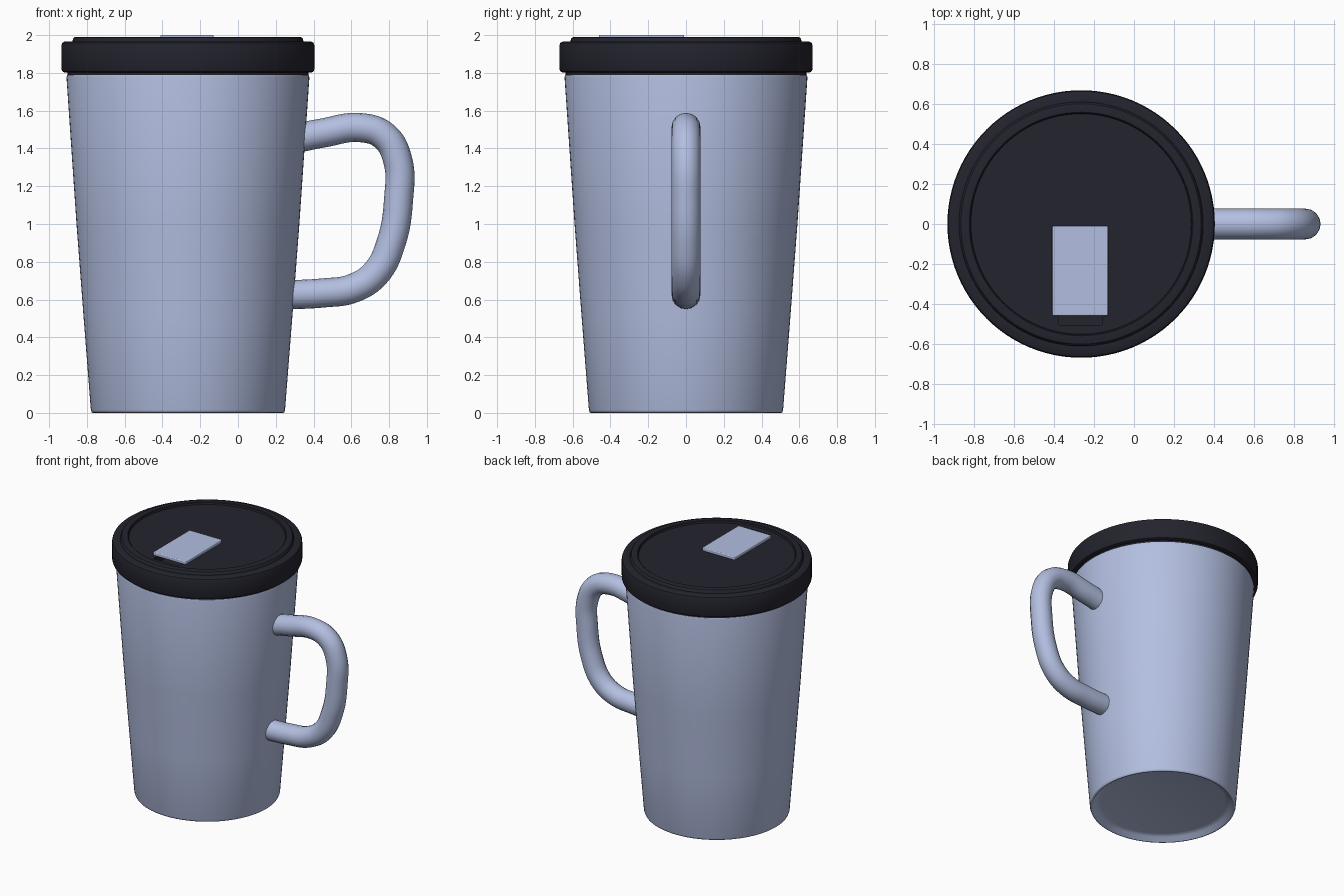
import bpy, bmesh, math
from mathutils import Vector

if "Cube" in bpy.data.objects:
    bpy.data.objects.remove(bpy.data.objects["Cube"], do_unlink=True)

CX = -0.265  # axis of the cup


def material(name, rgb):
    m = bpy.data.materials.new(name)
    m.use_nodes = True
    m.diffuse_color = (*rgb, 1)
    m.node_tree.nodes["Principled BSDF"].inputs["Base Color"].default_value = (*rgb, 1)
    return m


BLUE = material("pale steel blue", (0.45, 0.52, 0.75))
DARK = material("near black", (0.017, 0.017, 0.027))


def add_object(name, bm, mat):
    bmesh.ops.recalc_face_normals(bm, faces=bm.faces)
    me = bpy.data.meshes.new(name)
    bm.to_mesh(me)
    bm.free()
    ob = bpy.data.objects.new(name, me)
    bpy.context.collection.objects.link(ob)
    me.materials.append(mat)
    return ob


def smooth(ob, angle=35):
    bpy.ops.object.select_all(action="DESELECT")
    ob.select_set(True)
    bpy.context.view_layer.objects.active = ob
    bpy.ops.object.shade_smooth_by_angle(angle=math.radians(angle))


def lathe(name, profile, mat, sides=96):
    """Revolve a (radius, height) profile that starts and ends on the axis."""
    bm = bmesh.new()
    verts = [bm.verts.new((r, 0, z)) for r, z in profile]
    edges = [bm.edges.new(pair) for pair in zip(verts, verts[1:])]
    bmesh.ops.spin(bm, geom=verts + edges, axis=(0, 0, 1), cent=(0, 0, 0),
                   angle=math.tau, steps=sides)
    bmesh.ops.remove_doubles(bm, verts=bm.verts, dist=0.0005)
    ob = add_object(name, bm, mat)
    ob.location.x = CX
    return ob


def box(name, x, y, z, mat):
    bm = bmesh.new()
    bmesh.ops.create_cube(bm, size=1)
    for v in bm.verts:
        v.co = [lo + (c + 0.5) * (hi - lo) for c, (lo, hi) in zip(v.co, (x, y, z))]
    return add_object(name, bm, mat)


# Cup: tapered hollow shell with a shallow dished base
cup = lathe("cup", [
    (0, 0.04), (0.44, 0.04), (0.475, 0.03), (0.495, 0.003), (0.503, 0), (0.51, 0.003),
    (0.514, 0.015), (0.552, 0.5), (0.59, 1.0), (0.643, 1.775), (0.64, 1.788),
    (0.61, 1.788), (0.58, 1.4), (0.48, 0.09), (0, 0.09)], BLUE)
smooth(cup, 50)

# Lid: seal, rounded rim, raised ring and sunken centre panel
lid = lathe("lid", [
    (0, 1.74), (0.6, 1.74), (0.605, 1.787), (0.637, 1.787), (0.637, 1.803),
    (0.655, 1.803), (0.665, 1.808), (0.67, 1.82), (0.67, 1.945), (0.665, 1.959),
    (0.653, 1.966), (0.612, 1.966), (0.608, 1.981), (0.602, 1.988), (0.59, 1.991),
    (0.56, 1.991), (0.555, 1.987), (0.552, 1.974), (0, 1.974)], DARK)

# Drinking slot cut into the lid
cutter = box("slot_cutter", (-0.375, -0.16), (-0.505, -0.36), (1.92, 2.1), DARK)
cutter.hide_render = True
cutter.hide_viewport = True
cut = lid.modifiers.new("slot", "BOOLEAN")
cut.object = cutter
cut.operation = "DIFFERENCE"
smooth(lid)

# Sliding tab over the slot
tab = box("slider_tab", (-0.41, -0.13), (-0.46, -0.01), (1.972, 2.0), BLUE)
bevel = tab.modifiers.new("soft edges", "BEVEL")
bevel.width = 0.006
bevel.segments = 3
smooth(tab)

# Handle: round tube swept along a D-shaped path
path = [(0.27, 1.445), (0.45, 1.482), (0.65, 1.51), (0.775, 1.465), (0.845, 1.34),
        (0.85, 1.13), (0.81, 0.9), (0.73, 0.74), (0.61, 0.66), (0.45, 0.635), (0.22, 0.624)]
curve = bpy.data.curves.new("handle_path", "CURVE")
curve.dimensions = "3D"
curve.bevel_depth = 0.077
curve.bevel_resolution = 6
curve.resolution_u = 8
curve.use_fill_caps = True
spline = curve.splines.new("BEZIER")
spline.bezier_points.add(len(path) - 1)
for point, (x, z) in zip(spline.bezier_points, path):
    point.co = Vector((x, 0, z))
    point.handle_left_type = point.handle_right_type = "AUTO"
handle = bpy.data.objects.new("handle", curve)
bpy.context.collection.objects.link(handle)
curve.materials.append(BLUE)
bpy.ops.object.select_all(action="DESELECT")
handle.select_set(True)
bpy.context.view_layer.objects.active = handle
bpy.ops.object.convert(target="MESH")
smooth(bpy.context.view_layer.objects.active)
